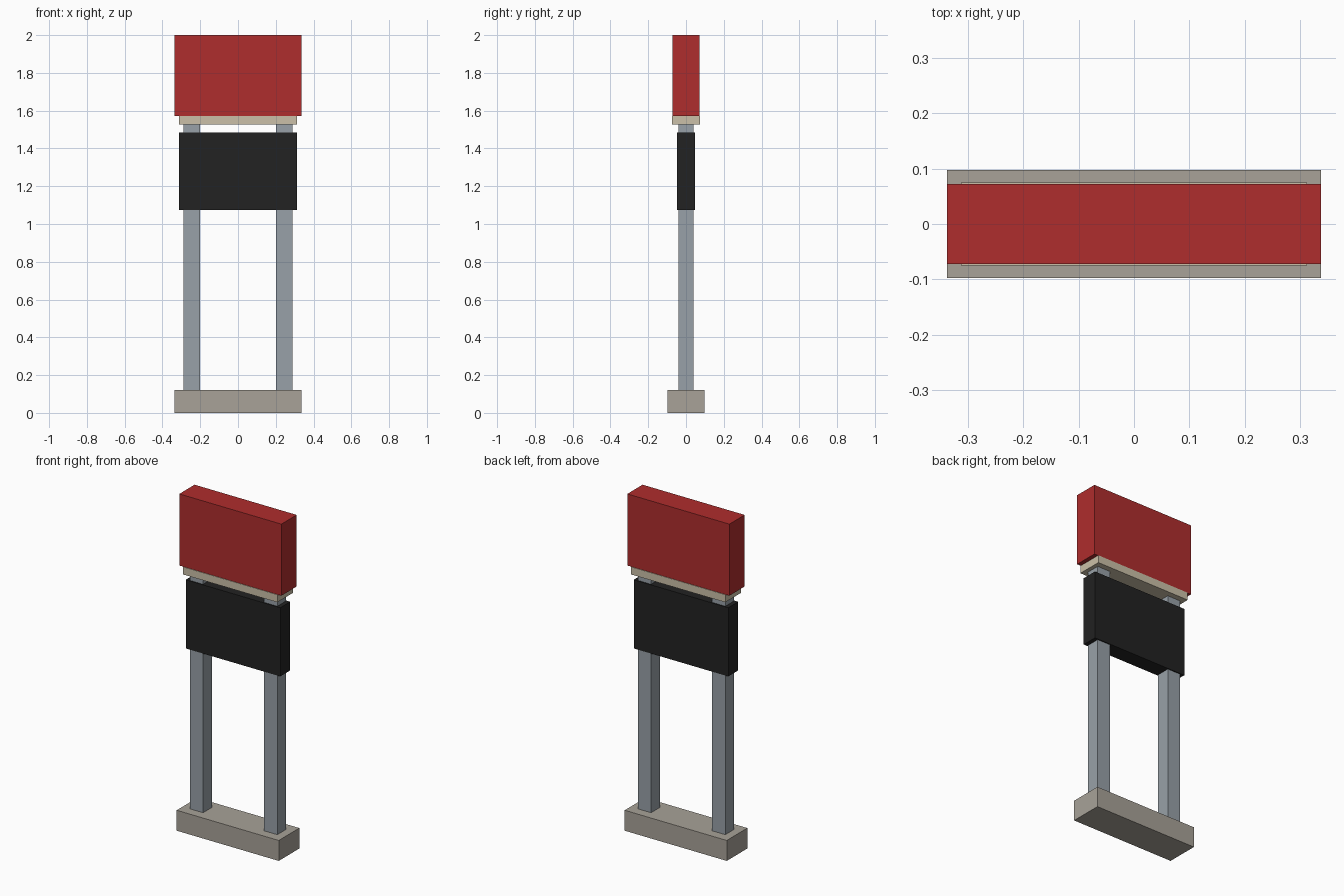
import bpy

cube = bpy.data.objects.get("Cube")
if cube:
    bpy.data.objects.remove(cube, do_unlink=True)


def srgb(c):
    c /= 255
    return c / 12.92 if c <= 0.04045 else ((c + 0.055) / 1.055) ** 2.4


def material(name, r, g, b):
    col = (srgb(r), srgb(g), srgb(b), 1)
    m = bpy.data.materials.new(name)
    m.use_nodes = True
    m.diffuse_color = col
    m.node_tree.nodes["Principled BSDF"].inputs["Base Color"].default_value = col
    return m


def box(name, mat, half_x, half_y, z0, z1, x=0):
    """Box centred on y = 0, spanning z0 to z1."""
    bpy.ops.mesh.primitive_cube_add(size=2, location=(x, 0, (z0 + z1) / 2))
    ob = bpy.context.object
    ob.name = name
    ob.scale = (half_x, half_y, (z1 - z0) / 2)
    bpy.ops.object.transform_apply(location=False, rotation=False, scale=True)
    ob.data.materials.append(mat)
    return ob


red = material("sign red", 175, 45, 45)
cream = material("cream trim", 203, 192, 168)
black = material("panel black", 34, 34, 34)
steel = material("steel grey", 152, 161, 168)
concrete = material("concrete", 168, 162, 152)

# Footing and the two posts
box("base", concrete, 0.337, 0.097, 0, 0.122)
for side, x in (("left", 0.245), ("right", -0.245)):
    box(side + "_post", steel, 0.043, 0.041, 0.122, 1.528, x)

# Panel carried on the posts
box("message_panel", black, 0.312, 0.047, 1.075, 1.485)

# Trim strip and top sign box
box("trim_strip", cream, 0.312, 0.075, 1.528, 1.573)
box("sign_box", red, 0.337, 0.072, 1.573, 2.0)
